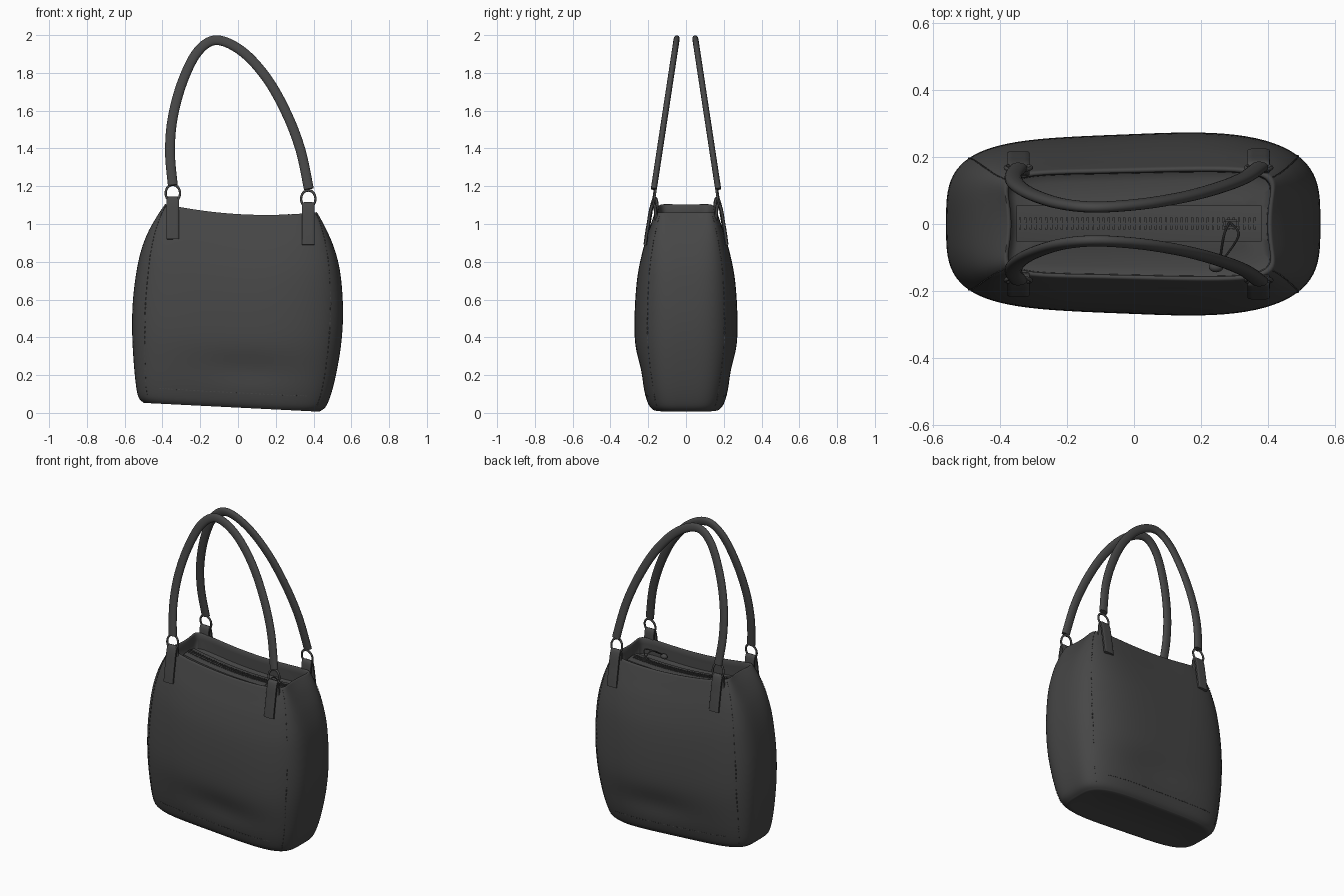
import bpy, bmesh, math
from mathutils import Vector, Matrix

if "Cube" in bpy.data.objects:
    bpy.data.objects.remove(bpy.data.objects["Cube"])

leather = bpy.data.materials.new("dark_grey_leather")
leather.use_nodes = True
grey = (0.062, 0.062, 0.062, 1)
leather.diffuse_color = grey
leather.node_tree.nodes["Principled BSDF"].inputs["Base Color"].default_value = grey


def finish(name, bm, angle=40):
    bmesh.ops.recalc_face_normals(bm, faces=bm.faces)
    mesh = bpy.data.meshes.new(name)
    bm.to_mesh(mesh)
    bm.free()
    mesh.materials.append(leather)
    ob = bpy.data.objects.new(name, mesh)
    bpy.context.collection.objects.link(ob)
    bpy.ops.object.select_all(action="DESELECT")
    ob.select_set(True)
    bpy.context.view_layer.objects.active = ob
    bpy.ops.object.shade_smooth_by_angle(angle=math.radians(angle))
    return ob


def spline(points, t):
    """Catmull-Rom through evenly numbered points, t from 0 to 1."""
    n = len(points) - 1
    i = min(int(t * n), n - 1)
    f = t * n - i
    p = [points[max(0, min(n, i + k))] for k in (-1, 0, 1, 2)]
    return [0.5 * (2 * b + (c - a) * f + (2 * a - 5 * b + 4 * c - d) * f * f
                   + (3 * b - a - 3 * c + d) * f ** 3) for a, b, c, d in zip(*p)]


def bridge(bm, rings):
    for a, b in zip(rings, rings[1:]):
        for i in range(len(a)):
            j = (i + 1) % len(a)
            bm.faces.new((a[i], a[j], b[j], b[i]))


def sweep(name, path, normal, wide, thick, power, sides=20):
    """Sweep a rounded section along a planar path."""
    bm = bmesh.new()
    rings = []
    for i, p in enumerate(path):
        tangent = (path[min(i + 1, len(path) - 1)] - path[max(i - 1, 0)]).normalized()
        across = tangent.cross(normal).normalized()
        ring = []
        for k in range(sides):
            c, s = math.cos(math.tau * k / sides), math.sin(math.tau * k / sides)
            r = (abs(c) ** power + abs(s) ** power) ** (-1 / power)
            ring.append(bm.verts.new(p + normal * (c * r * wide) + across * (s * r * thick)))
        rings.append(ring)
    bridge(bm, rings)
    bm.faces.new(rings[0])
    bm.faces.new(rings[-1])
    return finish(name, bm)


def add_box(bm, centre, size, rotation=Matrix.Identity(4)):
    m = Matrix.Translation(centre) @ rotation @ Matrix.Diagonal((*size, 1))
    bmesh.ops.create_cube(bm, size=1, matrix=m)


# Body sections: height share, left x, right x, half depth, squareness
SECTIONS = [(0.0, -0.50, 0.43, 0.175, 4), (0.035, -0.53, 0.47, 0.2, 4),
            (0.15, -0.548, 0.51, 0.232, 3.8), (0.33, -0.56, 0.545, 0.264, 3.5),
            (0.5, -0.556, 0.556, 0.267, 3.5), (0.68, -0.53, 0.543, 0.253, 3.8),
            (0.82, -0.49, 0.51, 0.224, 4.5), (0.93, -0.445, 0.472, 0.19, 5.5),
            (1.0, -0.41, 0.442, 0.167, 6)]


def rim_height(x):
    return 1.043 + 0.2 * (x - 0.15) ** 2


def surface(u, t, inset=0.0, drop=0.0):
    """Point on the bag wall: u runs round it, t runs up it."""
    s, left, right, depth, n = spline(SECTIONS, t)
    k = (u % 1) * 4
    f = (k % 1) * 2 - 1
    a, b = ((1, f), (-f, 1), (-1, -f), (f, -1))[int(k)]
    r = (abs(a) ** n + abs(b) ** n) ** (-1 / n)
    a, b = a * r, b * r
    x = (left + right) / 2 + a * ((right - left) / 2 - inset)
    pinch = max(0, (s - 0.75) / 0.25) ** 2
    x -= math.copysign(0.03, a) * pinch * abs(a) ** 8 * (1 - b * b)
    y = b * (depth - inset) * (1 + 0.03 * math.sin(5 * x))
    y *= 1 - 0.06 * math.exp(-((x - 0.05) / 0.25) ** 2 - ((s - 0.2) / 0.08) ** 2)
    low = 0.028 - 0.05 * x
    return Vector((x, y, low + (rim_height(x) - low) * s - drop))


# Body: outer wall, folded rim, inner wall, recessed lining and base
COUNT, LEVELS = 112, 48
bm = bmesh.new()


def wall_ring(t, inset=0.0, drop=0.0):
    return [bm.verts.new(surface(i / COUNT, t, inset, drop)) for i in range(COUNT)]


rings = [wall_ring(0, 0.16, -0.012), wall_ring(0, 0.06, -0.008), wall_ring(0, 0.02, 0)]
rings += [wall_ring(i / LEVELS) for i in range(LEVELS + 1)]
rings += [wall_ring(1, 0.004, -0.005), wall_ring(1, 0.010, -0.005), wall_ring(1, 0.014, 0),
          wall_ring(1, 0.014, 0.03), wall_ring(1, 0.016, 0.09), wall_ring(1, 0.04, 0.1),
          wall_ring(1, 0.09, 0.085)]
bridge(bm, rings)
bm.faces.new(rings[0])
bm.faces.new(rings[-1])
finish("bag_body", bm, 60)


# Stitching along the corner seams and above the base
def stitch_row(name, points):
    bm = bmesh.new()
    for a, b in zip(points[::2], points[1::2]):
        d = b - a
        add_box(bm, (a + b) / 2, (0.004, 0.004, d.length), d.to_track_quat("Z", "Y").to_matrix().to_4x4())
    finish(name, bm)


for i, u in enumerate((0.15 / 8, 1.85 / 8, 0.5 + 0.15 / 8, 0.5 + 1.85 / 8)):
    stitch_row(f"corner_stitching_{i + 1}", [surface(u, 0.12 + 0.87 * k / 99) for k in range(100)])
for side, u0 in (("back", 0.27), ("front", 0.77)):
    stitch_row(f"{side}_base_stitching", [surface(u0 + 0.21 * k / 79, 0.18) for k in range(80)])

# Zip tape and teeth
bm = bmesh.new()
rings = []
for i in range(25):
    x = -0.35 + 0.73 * i / 24
    z = rim_height(x) - 0.055
    rings.append([bm.verts.new((x, y, z + h)) for y, h in
                  ((-0.052, -0.03), (0.055, -0.03), (0.055, 0), (0.0, 0.006), (-0.052, 0))])
bridge(bm, rings)
bm.faces.new(rings[0])
bm.faces.new(rings[-1])
finish("zip_tape", bm, 30)

bm = bmesh.new()
for i in range(46):
    x = -0.34 + 0.7 * i / 45
    for y in (-0.009, 0.011):
        add_box(bm, (x, y, rim_height(x) - 0.049), (0.007, 0.016, 0.008))
finish("zip_teeth", bm)

# Zip slider, cord and bead
bm = bmesh.new()
add_box(bm, (0.29, 0, 1.003), (0.045, 0.026, 0.02))
bmesh.ops.bevel(bm, geom=bm.edges[:], offset=0.005, segments=2, affect="EDGES")
finish("zip_slider", bm)
for i, dx in enumerate((-0.022, 0.022)):
    ends = [Vector((0.285, 0.005, 1.015)), Vector((0.29 + dx, -0.035, 1.05)), Vector((0.255, -0.12, 1.0))]
    path = [Vector(spline(ends, k / 12)) for k in range(13)]
    sweep(f"zip_cord_{i + 1}", path, Vector((1, 0, 0)), 0.004, 0.004, 2, 8)
bm = bmesh.new()
bmesh.ops.create_uvsphere(bm, u_segments=20, v_segments=12, radius=0.02,
                          matrix=Matrix.Translation((0.245, -0.128, 0.985)) @ Matrix.Diagonal((1.1, 0.8, 0.8, 1)))
finish("zip_bead", bm)

# Handles, rings and tabs, the same on front and back
HANDLE = [(-0.345, 1.205), (-0.36, 1.38), (-0.346, 1.56), (-0.295, 1.75), (-0.215, 1.91),
          (-0.115, 1.973), (0.02, 1.915), (0.15, 1.775), (0.255, 1.59), (0.33, 1.395), (0.375, 1.185)]
TAB = [(0.208, 0.92), (0.2, 0.98), (0.19, 1.04), (0.18, 1.1), (0.168, 1.135),
       (0.157, 1.125), (0.152, 1.08), (0.15, 1.04)]
for side, sy in (("front", -1), ("back", 1)):
    path = []
    for k in range(73):
        x, z = spline(HANDLE, k / 72)
        path.append(Vector((x, sy * (0.168 - 0.152 * (z - 1.2)), z)))
    normal = Vector((0, sy, 0.152)).normalized()
    sweep(f"{side}_handle", path, normal, 0.016, 0.026, 2.3)
    for hand, x, dz, dy in (("right", -0.345, 0, 0), ("left", 0.372, -0.03, 0.008)):
        path = []
        for k in range(29):
            y, z = spline(TAB, k / 28)
            path.append(Vector((x, sy * (y + dy), z + dz)))
        sweep(f"{side}_{hand}_tab", path, Vector((1, 0, 0)), 0.033, 0.009, 6, 24)
        # Ring joining the tab to the handle
        centre = Vector((x, sy * 0.168, 1.163 + dz))
        bpy.ops.mesh.primitive_torus_add(major_segments=36, minor_segments=10, major_radius=0.038,
                                         minor_radius=0.006, location=centre,
                                         rotation=(math.pi / 2 + sy * 0.15, 0, 0))
        ring = bpy.context.object
        ring.name = f"{side}_{hand}_ring"
        ring.scale.y = 1.2
        ring.data.materials.append(leather)
        bpy.ops.object.shade_smooth()
